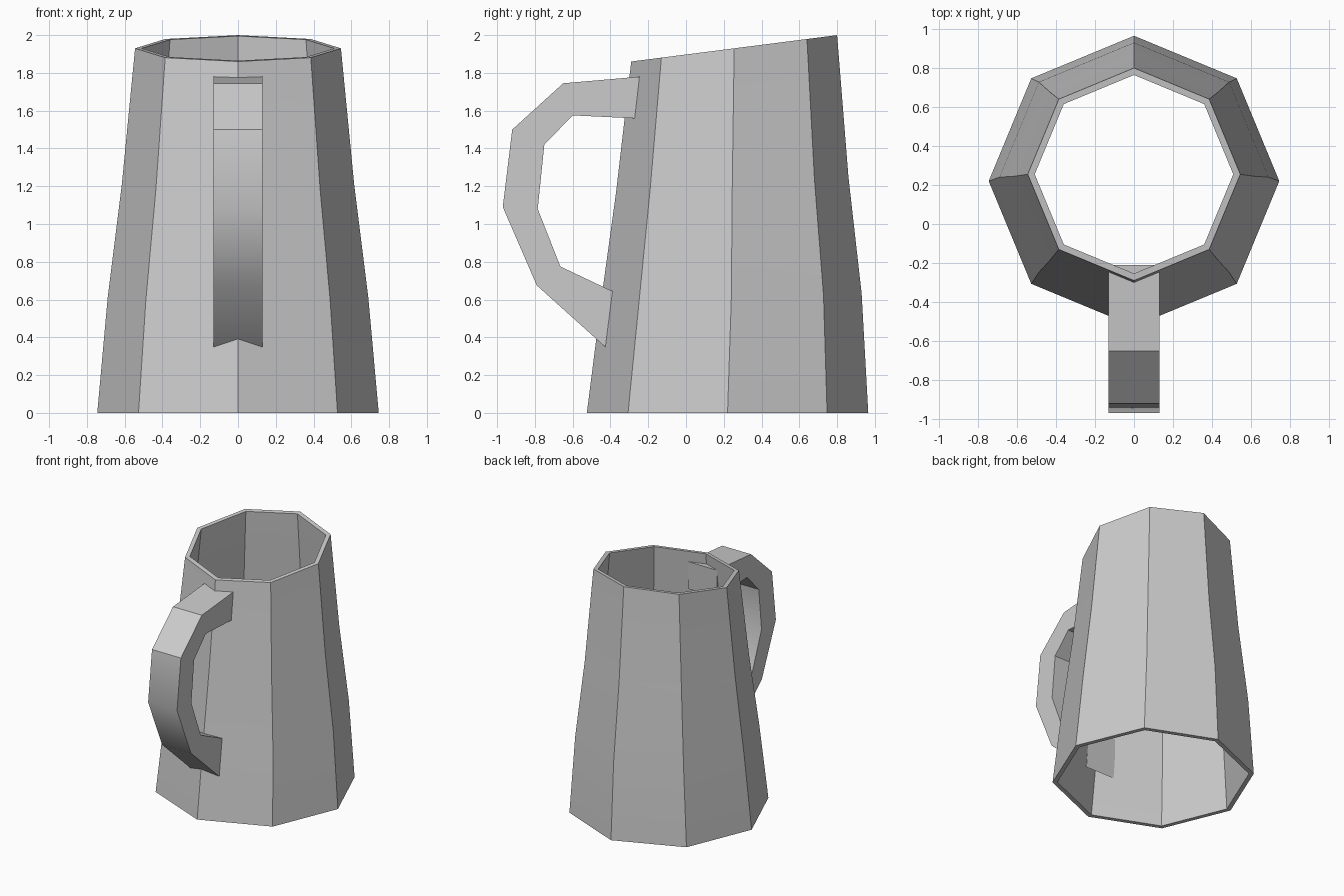
import bpy, bmesh, math

cube = bpy.data.objects.get("Cube")
if cube:
    bpy.data.objects.remove(cube, do_unlink=True)

grey = bpy.data.materials.new("plain grey")
grey.use_nodes = True
colour = (0.6, 0.6, 0.6, 1)
grey.diffuse_color = colour
grey.node_tree.nodes["Principled BSDF"].inputs["Base Color"].default_value = colour


def finish(name, bm):
    """Turn a bmesh into a smooth-by-angle object."""
    bmesh.ops.recalc_face_normals(bm, faces=bm.faces)
    mesh = bpy.data.meshes.new(name)
    bm.to_mesh(mesh)
    bm.free()
    mesh.materials.append(grey)
    obj = bpy.data.objects.new(name, mesh)
    bpy.context.collection.objects.link(obj)
    bpy.ops.object.select_all(action="DESELECT")
    obj.select_set(True)
    bpy.context.view_layer.objects.active = obj
    bpy.ops.object.shade_smooth_by_angle(angle=math.radians(33))
    return obj


def bridge_loops(bm, loops, closed):
    """Join neighbouring vertex loops with quads."""
    pairs = list(zip(loops, loops[1:]))
    if closed:
        pairs.append((loops[-1], loops[0]))
    for a, b in pairs:
        n = len(a)
        for i in range(n):
            j = (i + 1) % n
            bm.faces.new((a[i], a[j], b[j], b[i]))


# Mug body: an open eight-sided tube with a slanted rim
SIDES, WALL = 8, 0.036
# radius, centre y, height, slope towards the back
rings = [(0.745, 0.22, 0, 0), (0.69, 0.24, 0.61, 0.03),
         (0.615, 0.245, 1.21, 0.065), (0.545, 0.255, 1.93, 0.128)]
bm = bmesh.new()


def ring_loop(radius, cy, z, slope):
    loop = []
    for i in range(SIDES):
        a = math.tau * i / SIDES
        dy = radius * math.sin(a)
        loop.append(bm.verts.new((radius * math.cos(a), cy + dy, z + slope * dy)))
    return loop


outer = [ring_loop(*r) for r in rings]
inner = [ring_loop(r - WALL, cy, z, s) for r, cy, z, s in reversed(rings)]
bridge_loops(bm, outer + inner, True)
finish("mug_body", bm)

# Handle: a faceted strap whose ends sink through the wall
HALF = 0.13
outside = [(-0.21, 1.783), (-0.65, 1.745), (-0.92, 1.50),
           (-0.97, 1.09), (-0.79, 0.675), (-0.39, 0.315)]
inside = [(-0.22, 1.557), (-0.60, 1.575), (-0.75, 1.42),
          (-0.785, 1.08), (-0.665, 0.775), (-0.36, 0.63)]
bm = bmesh.new()
sections = []
for out, inn in zip(outside, inside):
    corners = [(-HALF, out), (HALF, out), (HALF, inn), (-HALF, inn)]
    sections.append([bm.verts.new((x, *p)) for x, p in corners])
bridge_loops(bm, sections, False)
bm.faces.new(sections[0])
bm.faces.new(sections[-1])
finish("handle", bm)
